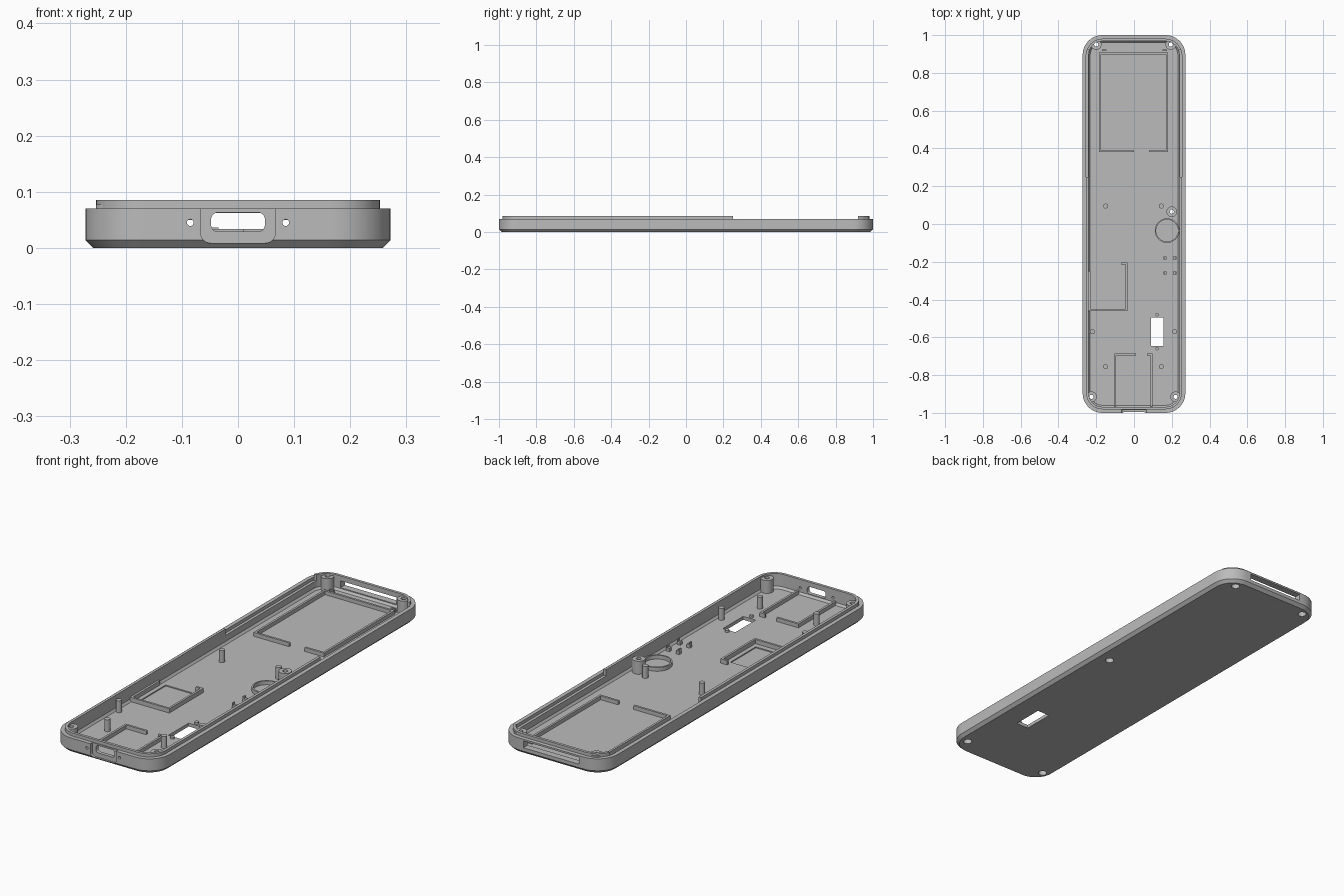
import bpy, bmesh, math
from mathutils import Matrix, Vector

if "Cube" in bpy.data.objects:
    bpy.data.objects.remove(bpy.data.objects["Cube"])

HX, HY, R = 0.272, 1.0, 0.105
FLOOR, BASE = 0.016, 0.010   # floor surface, and where fittings root in it

grey = bpy.data.materials.new("matte_grey")
grey.use_nodes = True
grey.diffuse_color = (0.5, 0.5, 0.5, 1)
grey.node_tree.nodes["Principled BSDF"].inputs["Base Color"].default_value = (0.5, 0.5, 0.5, 1)


def finish(name, bm):
    bmesh.ops.recalc_face_normals(bm, faces=bm.faces)
    mesh = bpy.data.meshes.new(name)
    bm.to_mesh(mesh)
    bm.free()
    mesh.materials.append(grey)
    ob = bpy.data.objects.new(name, mesh)
    bpy.context.collection.objects.link(ob)
    return ob


def rounded(hx, hy, r, seg=10):
    """Outline of a rounded rectangle."""
    pts = []
    for k, (sx, sy) in enumerate([(1, 1), (-1, 1), (-1, -1), (1, -1)]):
        for i in range(seg + 1):
            a = (k + i / seg) * math.pi / 2
            pts.append((sx * (hx - r) + r * math.cos(a), sy * (hy - r) + r * math.sin(a)))
    return pts


def loft(name, loops, closed=False, matrix=None):
    """Skin a stack of (outline, height) loops, capped or closed on itself."""
    bm = bmesh.new()
    rings = [[bm.verts.new((x, y, z)) for x, y in pts] for pts, z in loops]
    n = len(rings[0])
    pairs = list(zip(rings, rings[1:]))
    if closed:
        pairs.append((rings[-1], rings[0]))
    else:
        bm.faces.new(rings[0])
        bm.faces.new(rings[-1])
    for a, b in pairs:
        for i in range(n):
            j = (i + 1) % n
            bm.faces.new((a[i], a[j], b[j], b[i]))
    if matrix:
        bm.transform(matrix)
    return finish(name, bm)


def box(name, x0, x1, y0, y1, z0, z1):
    bm = bmesh.new()
    size = Vector((x1 - x0, y1 - y0, z1 - z0))
    mid = Vector((x0 + x1, y0 + y1, z0 + z1)) / 2
    bmesh.ops.create_cube(bm, size=1, matrix=Matrix.Translation(mid) @ Matrix.Diagonal(size.to_4d()))
    return finish(name, bm)


def cyl(name, x, y, r, z0, z1, seg=24, along_y=False):
    bm = bmesh.new()
    bmesh.ops.create_cone(bm, cap_ends=True, segments=seg, radius1=r, radius2=r, depth=z1 - z0)
    if along_y:  # y is then the height, z0..z1 the run in y
        bm.transform(Matrix.Translation((x, (z0 + z1) / 2, y)) @ Matrix.Rotation(math.pi / 2, 4, 'X'))
    else:
        bm.transform(Matrix.Translation((x, y, (z0 + z1) / 2)))
    return finish(name, bm)


def cut(cutter, *targets):
    """Subtract the cutter from every target, then discard it."""
    for ob in targets:
        mod = ob.modifiers.new("cut", 'BOOLEAN')
        mod.operation, mod.solver, mod.object = 'DIFFERENCE', 'EXACT', cutter
        bpy.context.view_layer.update()
        dg = bpy.context.evaluated_depsgraph_get()
        mesh = bpy.data.meshes.new_from_object(ob.evaluated_get(dg))
        ob.modifiers.clear()
        ob.data = mesh
    bpy.data.objects.remove(cutter)


def outline(inset):
    return rounded(HX - inset, HY - inset, R - inset)


# Tray: chamfered bottom edge, stepped rim, sloped inner foot
profile = [(0.014, 0), (0, 0.014), (0, 0.07), (0.019, 0.07), (0.019, 0.055),
           (0.032, 0.055), (0.032, 0.026), (0.040, FLOOR)]
tray = loft("tray", [(outline(i), z) for i, z in profile])

# Raised lip, missing along the rear part of both sides
lip = loft("locating_lip", [(outline(i), z) for i, z in
                            [(0.019, 0.05), (0.019, 0.085), (0.032, 0.085), (0.032, 0.05)]], closed=True)
cut(box("lip_gap", -1, 1, 0.25, 0.92, 0.04, 0.2), lip)

# Front port: shallow outer pocket, then the through opening and two pinholes
turn = Matrix.Rotation(math.pi / 2, 4, 'X')


def port(hx, hz, r, depth, zc, y):
    pts = rounded(hx, hz, r, 6)
    return loft("port_cutter", [(pts, 0), (pts, depth)], matrix=Matrix.Translation((0, y, zc)) @ turn)


cut(port(0.067, 0.045, 0.02, 0.1, 0.053, -0.985), tray)
cut(port(0.048, 0.017, 0.012, 0.2, 0.046, -0.9), tray, lip)
for s in (-1, 1):
    cut(cyl("pinhole", s * 0.085, 0.045, 0.006, -1.05, -0.93, 16, True), tray)

# Rear slot, floor window and shallow square recess
cut(box("rear_slot", -0.145, 0.145, 0.93, 1.1, 0.03, 0.062), tray, lip)
cut(box("window", 0.09, 0.155, -0.645, -0.495, -0.1, 0.1), tray)
cut(box("recess", -0.21, -0.065, -0.425, -0.237, 0.011, 0.1), tray)

# Screw bosses with through holes and counterbores from below
for i, (x, y) in enumerate([(-0.2, 0.95), (0.195, 0.95), (-0.225, -0.915), (0.22, -0.915), (0.2, 0.065)]):
    boss = cyl(f"screw_boss_{i + 1}", x, y, 0.028, BASE, 0.077, 32)
    cut(cyl("bore", x, y, 0.011, -0.1, 0.2), tray, lip, boss)
    cut(cyl("counterbore", x, y, 0.019, -0.1, 0.022), tray, boss)

# Board support pegs
for i, (x, y) in enumerate([(-0.15, 0.095), (0.145, 0.095), (-0.22, -0.57),
                            (0.215, -0.57), (-0.15, -0.755), (0.145, -0.755)]):
    cyl(f"support_peg_{i + 1}", x, y, 0.013, BASE, 0.072)


def ribs(name, top, segments):
    for i, seg in enumerate(segments):
        box(f"{name}_{i + 1}", *seg, BASE, top)


T = 0.01
# Battery bay
ribs("battery_rib", 0.034, [(-0.186, -0.186 + T, 0.38, 0.907), (0.17, 0.18, 0.38, 0.907),
                            (-0.186, 0.18, 0.897, 0.907), (-0.186, 0.0, 0.38, 0.39),
                            (0.08, 0.18, 0.38, 0.39)])
# Square module frame
ribs("module_rib", 0.036, [(-0.045, -0.035, -0.46, -0.205), (-0.24, -0.035, -0.46, -0.45),
                           (-0.07, -0.035, -0.215, -0.205), (-0.24, -0.23, -0.46, -0.25)])
# Frame behind the front port
ribs("port_rib", 0.034, [(-0.104, -0.094, -0.965, -0.685), (0.088, 0.098, -0.965, -0.685),
                         (-0.104, 0.01, -0.695, -0.685), (0.07, 0.098, -0.695, -0.685)])
# Stops near the rear slot
ribs("rear_stop", 0.034, [(-0.17, -0.145, 0.917, 0.925), (0.15, 0.175, 0.917, 0.925)])

# Round seat ring
circle = [[(0.175 + r * math.cos(a * math.tau / 48), -0.035 + r * math.sin(a * math.tau / 48))
           for a in range(48)] for r in (0.065, 0.058)]
loft("round_seat", [(circle[0], BASE), (circle[0], 0.034), (circle[1], 0.034), (circle[1], BASE)], closed=True)

# Four small clips and the window's end studs
for y in (-0.26, -0.18):
    for x, s in ((0.165, 1), (0.215, -1)):
        box("clip_post", x - 0.008, x + 0.008, y - 0.008, y + 0.008, BASE, 0.032)
        box("clip_hook", x - s * 0.009, x - s * 0.003, y - 0.008, y + 0.008, BASE, 0.042)
for y in (-0.48, -0.66):
    cyl("window_stud", 0.122, y, 0.009, BASE, 0.026, 16)

# Smooth the curved walls, keep edges crisp
bpy.ops.object.select_all(action='DESELECT')
for ob in bpy.context.collection.objects:
    if ob.type == 'MESH' and grey.name in ob.data.materials:
        ob.select_set(True)
        bpy.context.view_layer.objects.active = ob
bpy.ops.object.shade_smooth_by_angle(angle=math.radians(30))
